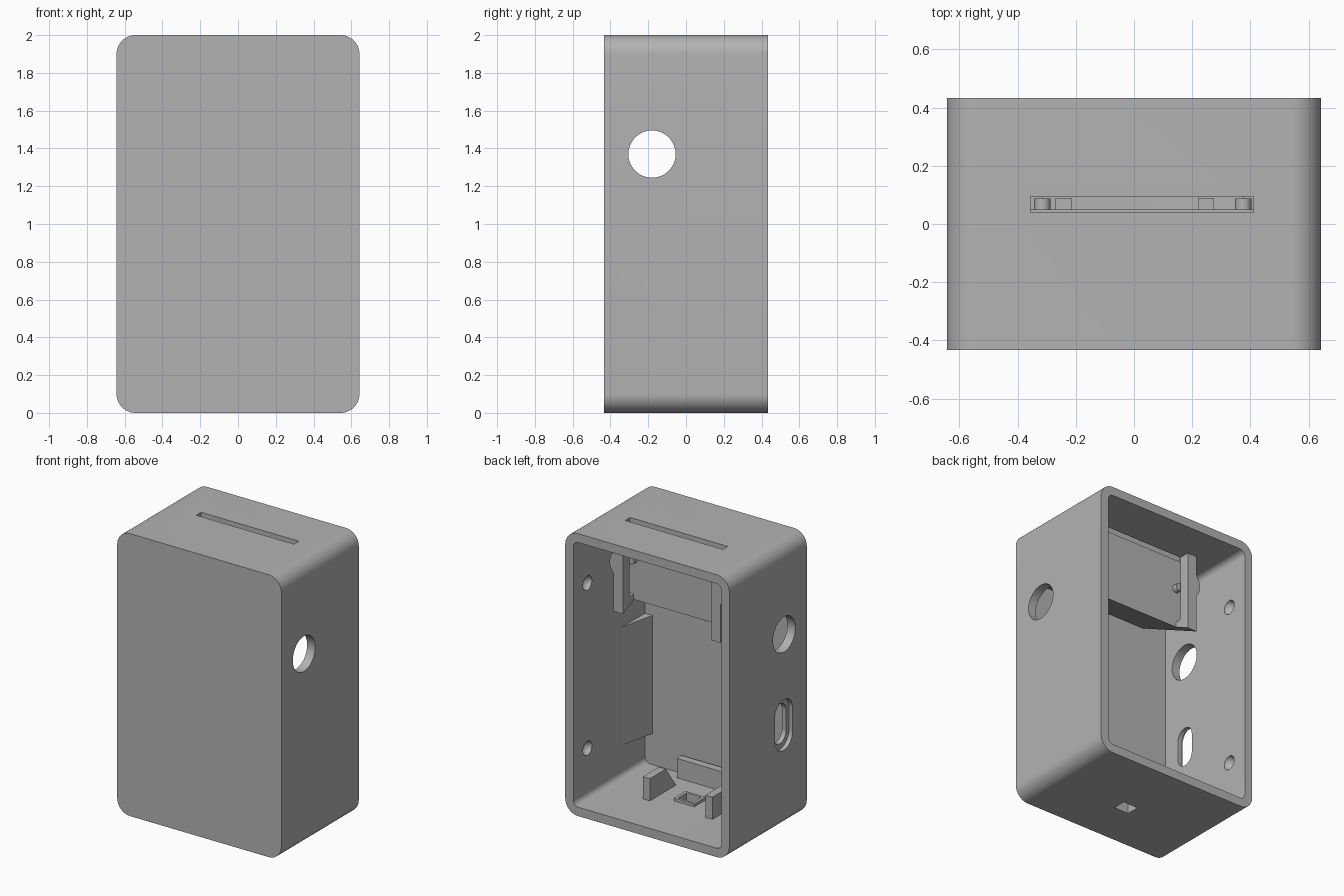
import bpy, bmesh, math
from mathutils import Vector

if "Cube" in bpy.data.objects:
    bpy.data.objects.remove(bpy.data.objects["Cube"])

GREY = (0.45, 0.45, 0.45, 1)
plastic = bpy.data.materials.new("grey_plastic")
plastic.use_nodes = True
plastic.diffuse_color = GREY
plastic.node_tree.nodes["Principled BSDF"].inputs["Base Color"].default_value = GREY

W, D, H, T = 0.643, 0.433, 2.0, 0.063   # half width, half depth, height, wall
IN_X, IN_Y, IN_TOP = W - T, D - T, H - T


def finish(name, bm):
    bmesh.ops.recalc_face_normals(bm, faces=bm.faces)
    mesh = bpy.data.meshes.new(name)
    bm.to_mesh(mesh)
    bm.free()
    mesh.materials.append(plastic)
    obj = bpy.data.objects.new(name, mesh)
    bpy.context.collection.objects.link(obj)
    return obj


def prism(name, points, axis, lo, hi):
    """Extrude a 2D outline along an axis; the other two axes keep x, y, z order."""
    def place(p, h):
        c = list(p)
        c.insert("xyz".index(axis), h)
        return Vector(c)
    bm = bmesh.new()
    face = bm.faces.new([bm.verts.new(place(p, lo)) for p in points])
    new = bmesh.ops.extrude_face_region(bm, geom=[face])["geom"]
    shift = place((0, 0), hi - lo)
    bmesh.ops.translate(bm, verts=[v for v in new if isinstance(v, bmesh.types.BMVert)], vec=shift)
    return finish(name, bm)


def box(name, x, y, z):
    return prism(name, [(x[0], y[0]), (x[1], y[0]), (x[1], y[1]), (x[0], y[1])], "z", *z)


def rounded(cx, cy, hx, hy, r, n=12):
    """Rounded rectangle outline; a full circle or stadium when r fills it."""
    pts = []
    for q, (sx, sy) in enumerate([(1, 1), (-1, 1), (-1, -1), (1, -1)]):
        for i in range(n + 1):
            a = math.pi / 2 * (q + i / n)
            p = (cx + sx * (hx - r) + r * math.cos(a), cy + sy * (hy - r) + r * math.sin(a))
            if not pts or math.dist(p, pts[-1]) > 1e-5:
                pts.append(p)
    if math.dist(pts[0], pts[-1]) < 1e-5:
        pts.pop()
    return pts


def ball(name, centre, r):
    bm = bmesh.new()
    bmesh.ops.create_uvsphere(bm, u_segments=24, v_segments=16, radius=r)
    bmesh.ops.translate(bm, verts=bm.verts, vec=centre)
    return finish(name, bm)


def activate(obj):
    bpy.ops.object.select_all(action="DESELECT")
    obj.select_set(True)
    bpy.context.view_layer.objects.active = obj


def cut(obj, *cutters):
    for c in cutters:
        c.hide_render = True
        mod = obj.modifiers.new("cut", "BOOLEAN")
        mod.operation, mod.solver, mod.object = "DIFFERENCE", "EXACT", c
        activate(obj)
        bpy.ops.object.modifier_apply(modifier=mod.name)
        bpy.data.objects.remove(c)


def smooth(obj):
    activate(obj)
    bpy.ops.object.shade_smooth_by_angle(angle=math.radians(30))


# Case: rounded shell open at the back
case = prism("case", rounded(0, H / 2, W, H / 2, 0.1), "y", -D, D)
cut(case, prism("cavity", rounded(0, H / 2, IN_X, H / 2 - T, 0.04), "y", -IN_Y, D + 0.1))

# Case openings: card slot, side holes, recessed port slot, floor hole
SLOT_X = (-0.355, 0.41)
cut(case,
    box("slot_cutter", SLOT_X, (0.04, 0.095), (IN_TOP - 0.02, H + 0.1)),
    prism("side_hole_cutter", rounded(-0.18, 1.37, 0.125, 0.125, 0.125), "x", -1, 1),
    prism("port_cutter", rounded(-0.175, 0.73, 0.07, 0.14, 0.07), "x", -1, 0),
    prism("port_recess_cutter", rounded(-0.175, 0.73, 0.1, 0.18, 0.1), "x", -1, -W + 0.03))

# Snap dimples inside both side walls
for side in (-1, 1):
    for z in (0.41, 1.58):
        cut(case, ball("dimple_cutter", (side * (IN_X - 0.01), 0.275, z), 0.051))

# Raised collar around the floor hole
HOLE_X, HOLE_Y = 0.015, -0.064
collar = box("floor_collar", (HOLE_X - 0.08, HOLE_X + 0.08), (HOLE_Y - 0.065, HOLE_Y + 0.065),
             (T - 0.01, T + 0.02))
for part in (case, collar):
    cut(part, box("floor_hole_cutter", (HOLE_X - 0.058, HOLE_X + 0.058),
                  (HOLE_Y - 0.047, HOLE_Y + 0.047), (-0.1, 0.2)))
smooth(case)

# Upper block with sloped underside, carrying the slot guides
BAR_Y, PLATE_Y, BACK_Z, FRONT_Z = 0.17, 0.05, 1.375, 1.636


def under(y):
    return BACK_Z + (FRONT_Z - BACK_Z) * (BAR_Y - y) / (BAR_Y + IN_Y)


def sloped_profile(y0, y1):
    return [(y0, under(y0)), (y1, under(y1)), (y1, IN_TOP), (y0, IN_TOP)]


MID, INNER, OUTER = 0.03, 0.345, 0.42
prism("slot_block", sloped_profile(-IN_Y - 0.01, PLATE_Y), "x", MID - OUTER, MID + OUTER)

# Grooved guide bars, round bosses and locating pegs
for side, label in ((1, "left"), (-1, "right")):
    a, b = sorted((MID + side * INNER, MID + side * OUTER))
    bar = prism(label + "_guide_bar", sloped_profile(PLATE_Y, BAR_Y), "x", a, b)
    cut(bar, box("groove_cutter", SLOT_X, (PLATE_Y - 0.02, 0.095), (1.47, H)))
    cx, r = MID + side * INNER, 0.105
    half = math.acos((OUTER - INNER - 0.005) / r)
    arc = [half * (i / 8 - 1) for i in range(17)]
    smooth(prism(label + "_guide_boss",
                 [(cx + side * r * math.cos(t), 1.72 + r * math.sin(t)) for t in arc],
                 "y", PLATE_Y - 0.01, BAR_Y))
    smooth(prism(label + "_peg", rounded(cx, 1.72, 0.028, 0.028, 0.028, 6),
                 "y", PLATE_Y - 0.01, 0.087))

# Sloped corner rib between the left wall and the front wall
prism("corner_rib", [(IN_X + 0.005, -0.09), (IN_X + 0.005, -IN_Y - 0.005), (0.52, -IN_Y - 0.005)],
      "z", 0.283, 1.12)

# Floor clips and front stop
for x, label in ((0.22, "left"), (-0.27, "right")):
    prism(label + "_floor_clip",
          [(0.09, T - 0.01), (0.09, 0.22), (-0.09, 0.22), (-0.21, T - 0.01)], "x", x, x + 0.055)
box("floor_stop", (-0.28, 0.28), (-0.352, -0.297), (T - 0.01, 0.2))
